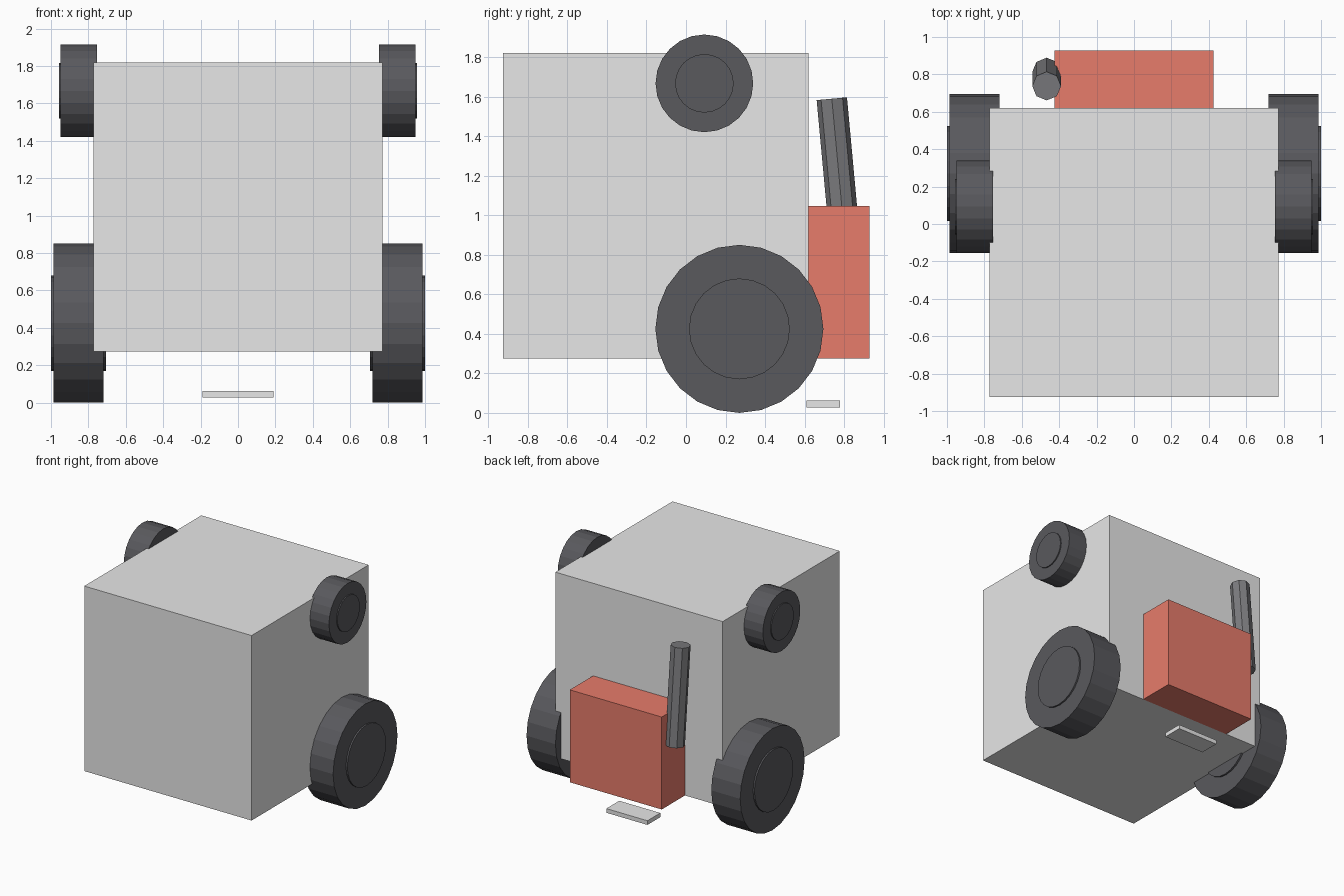
import bpy
from math import radians, pi
from mathutils import Vector

if "Cube" in bpy.data.objects:
    bpy.data.objects.remove(bpy.data.objects["Cube"], do_unlink=True)


def make_material(name, rgb):
    mat = bpy.data.materials.new(name)
    mat.use_nodes = True
    mat.diffuse_color = (*rgb, 1)
    mat.node_tree.nodes["Principled BSDF"].inputs["Base Color"].default_value = (*rgb, 1)
    return mat


LIGHT_GREY = make_material("light grey", (0.8, 0.8, 0.8))
RED = make_material("engine red", (0.8, 0.2, 0.147))
RUBBER = make_material("dark rubber", (0.1, 0.1, 0.11))
METAL = make_material("exhaust grey", (0.2, 0.2, 0.21))


def finish(name, mat):
    obj = bpy.context.object
    obj.name = name
    obj.data.materials.append(mat)
    return obj


def box(name, low, high, mat):
    low, high = Vector(low), Vector(high)
    bpy.ops.mesh.primitive_cube_add(size=1, location=(low + high) / 2)
    bpy.context.object.scale = high - low
    bpy.ops.object.transform_apply(location=False, rotation=False)
    return finish(name, mat)


def disc(name, x_inner, x_outer, y, z, radius, side):
    # Cylinder lying along x
    bpy.ops.mesh.primitive_cylinder_add(
        vertices=24, radius=radius, depth=x_outer - x_inner,
        location=(side * (x_inner + x_outer) / 2, y, z), rotation=(0, pi / 2, 0))
    return finish(name, RUBBER)


# Main body, engine block and rear step
box("body", (-0.773, -0.925, 0.275), (0.773, 0.62, 1.82), LIGHT_GREY)
box("engine_block", (-0.425, 0.62, 0.275), (0.425, 0.927, 1.047), RED)
box("rear_step", (-0.19, 0.61, 0.027), (0.19, 0.78, 0.062), LIGHT_GREY)

# Wheels, each a tyre with a slightly wider hub
for label, side in (("left", 1), ("right", -1)):
    disc(f"{label}_lower_tyre", 0.72, 0.987, 0.27, 0.425, 0.425, side)
    disc(f"{label}_lower_hub", 0.705, 1.0, 0.27, 0.425, 0.255, side)
    disc(f"{label}_upper_tyre", 0.755, 0.948, 0.093, 1.667, 0.247, side)
    disc(f"{label}_upper_hub", 0.75, 0.957, 0.093, 1.667, 0.148, side)

# Leaning exhaust pipe
bpy.ops.mesh.primitive_cylinder_add(
    vertices=8, radius=0.077, depth=0.81,
    location=(-0.467, 0.775, 1.186), rotation=(radians(5.3), 0, 0))
finish("exhaust_pipe", METAL)
